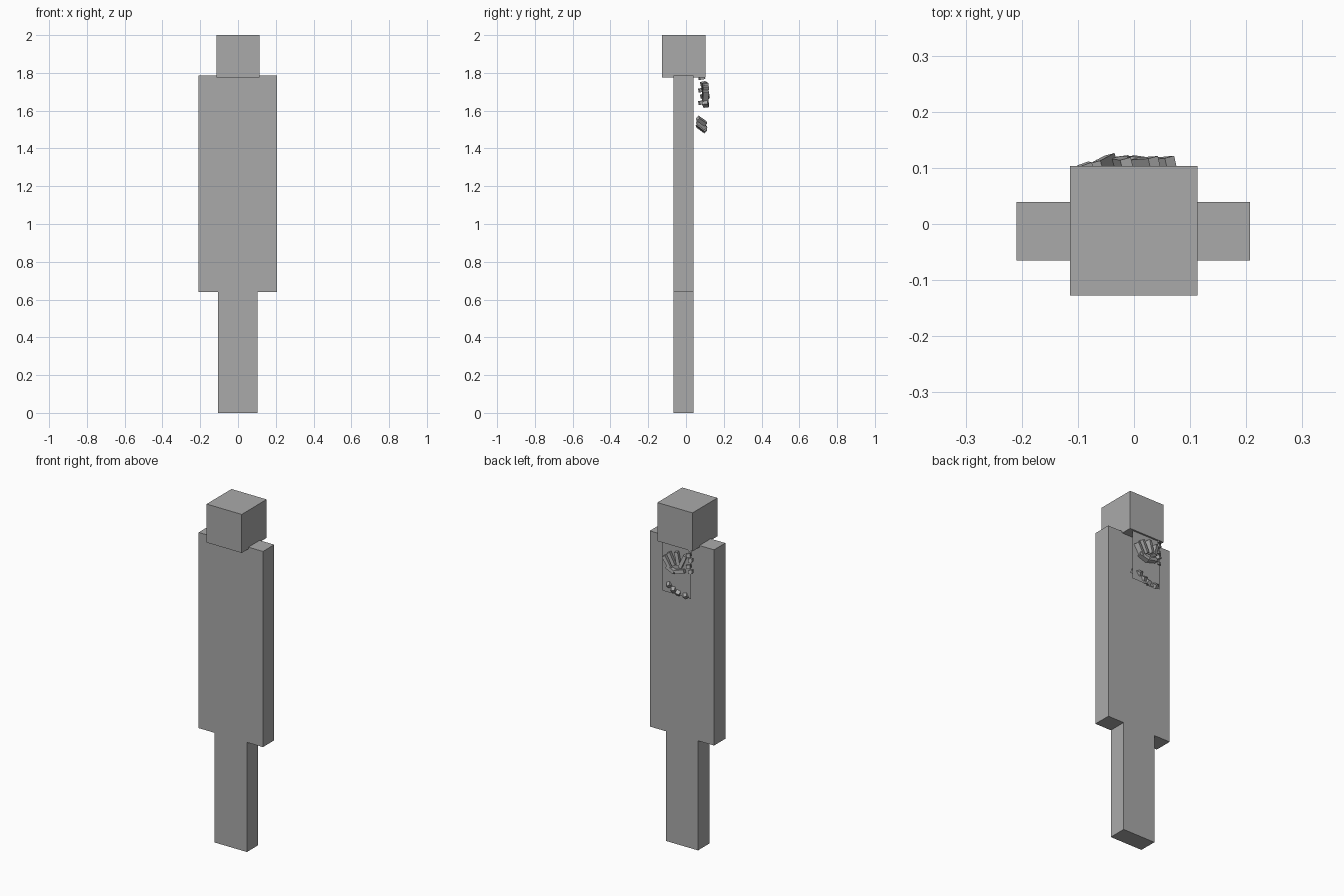
import bpy
import math
from mathutils import Euler

if "Cube" in bpy.data.objects:
    bpy.data.objects.remove(bpy.data.objects["Cube"])

grey = bpy.data.materials.new("plain_grey")
grey.diffuse_color = (0.4, 0.4, 0.4, 1)
grey.use_nodes = True
grey.node_tree.nodes["Principled BSDF"].inputs["Base Color"].default_value = grey.diffuse_color


def block(name, lo, hi):
    """Axis-aligned box between two corners."""
    bpy.ops.mesh.primitive_cube_add(
        size=1, location=[(a + b) / 2 for a, b in zip(lo, hi)])
    ob = bpy.context.object
    ob.name = name
    ob.scale = [b - a for a, b in zip(lo, hi)]
    ob.data.materials.append(grey)
    return ob


def chip(name, centre, size, tilt):
    """Small box turned by tilt degrees about x, y and z."""
    bpy.ops.mesh.primitive_cube_add(
        size=1, location=centre, rotation=Euler([math.radians(t) for t in tilt]))
    ob = bpy.context.object
    ob.name = name
    ob.scale = size
    ob.data.materials.append(grey)
    return ob


# Main blocks
block("legs", (-0.105, -0.065, 0), (0.103, 0.039, 0.641))
block("torso", (-0.209, -0.065, 0.641), (0.207, 0.039, 1.785))
block("head", (-0.114, -0.127, 1.775), (0.113, 0.103, 2.0))

# Thin sheet hanging behind the torso
bpy.ops.mesh.primitive_plane_add(size=1, location=(-0.004, 0.093, 1.633),
                                 rotation=(-math.pi / 2, 0, 0))
sheet = bpy.context.object
sheet.name = "back_sheet"
sheet.scale = (0.185, 0.288, 1)
sheet.data.materials.append(grey)

# Long fingers fanned out on the sheet
for i, (x, z, lean) in enumerate([(0.047, 1.672, 31), (0.02, 1.697, 27),
                                  (-0.02, 1.71, 12), (-0.052, 1.70, -22)]):
    chip(f"finger_{i}", (x, 0.103, z), (0.02, 0.03, 0.075), (5, lean, 15))

# Palm pieces under the fingers
for i, (x, z, lean) in enumerate([(0.022, 1.635, -18), (-0.035, 1.638, 15)]):
    chip(f"palm_{i}", (x, 0.103, z), (0.058, 0.03, 0.02), (8, lean, -8 + 16 * i))

# Column of small cubes along one edge
for i in range(5):
    chip(f"edge_cube_{i}", (-0.088 + 0.004 * (i % 2), 0.083 + 0.01 * (i % 2), 1.775 - 0.033 * i),
         (0.022, 0.03, 0.02), (10, 15 * (i % 2), 20))

# Lower row of tilted chips
for i, (x, z, lean) in enumerate([(0.05, 1.545, 35), (0.018, 1.525, 20),
                                  (-0.016, 1.513, -10), (-0.058, 1.508, 30)]):
    chip(f"lower_chip_{i}", (x, 0.082, z), (0.024, 0.058, 0.022), (-38, lean, 10))
